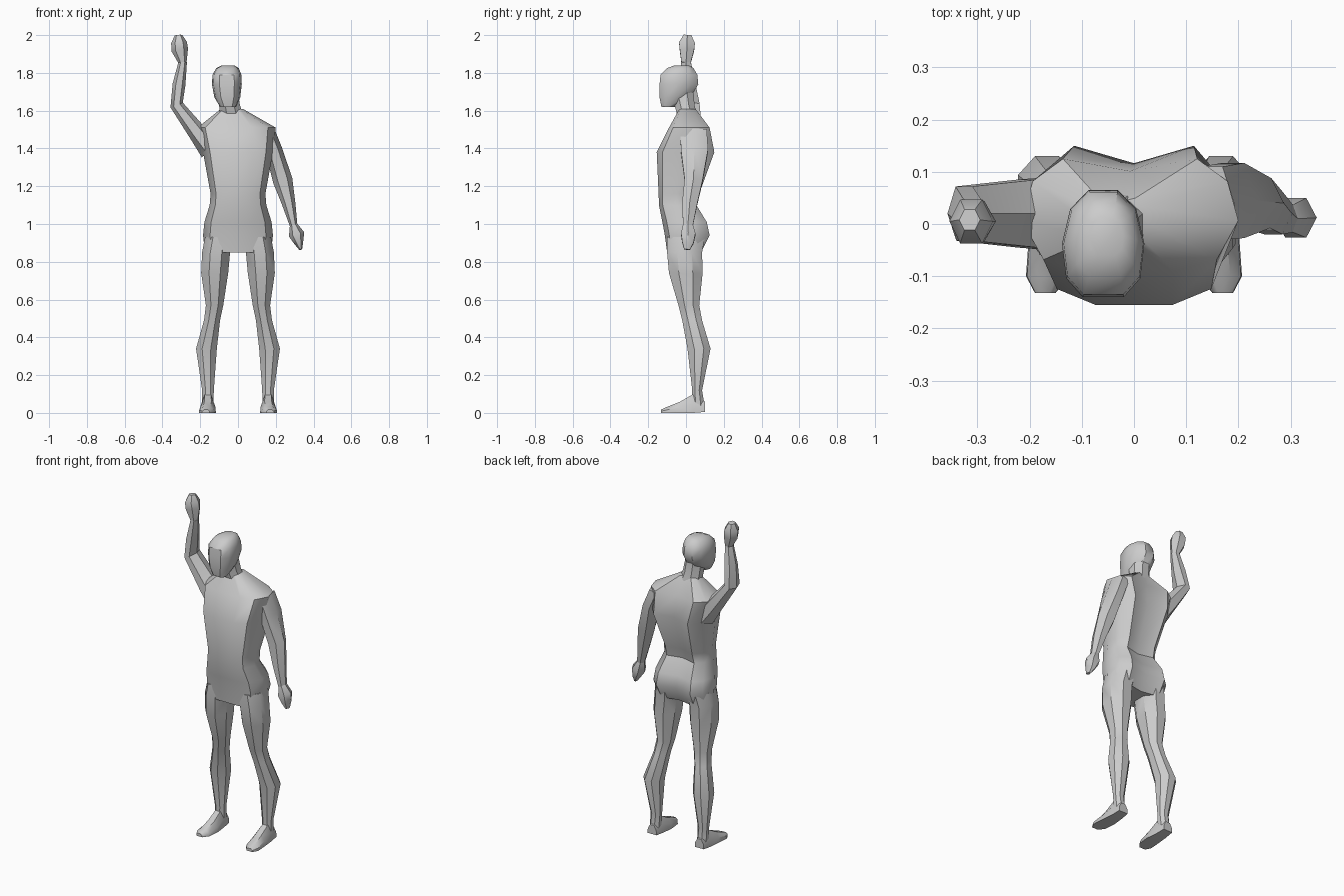
import bpy, bmesh
from math import cos, sin, pi, radians
from mathutils import Vector


def polygon(n, turn=0.0):
    """Unit cross-section with n sides, stretched to touch its bounds."""
    pts = [(cos(2 * pi * i / n + turn), sin(2 * pi * i / n + turn)) for i in range(n)]
    mu, mv = max(abs(p[0]) for p in pts), max(abs(p[1]) for p in pts)
    return [(u / mu, v / mv) for u, v in pts]


def skin(name, rings):
    """Bridge point rings into a closed, smooth-shaded solid."""
    bm = bmesh.new()
    loops = [[bm.verts.new(p) for p in ring] for ring in rings]
    n = len(loops[0])
    for a, b in zip(loops, loops[1:]):
        for i in range(n):
            j = (i + 1) % n
            bm.faces.new((a[i], a[j], b[j], b[i]))
    bm.faces.new(loops[0])
    bm.faces.new(loops[-1])
    bmesh.ops.recalc_face_normals(bm, faces=bm.faces)
    mesh = bpy.data.meshes.new(name)
    bm.to_mesh(mesh)
    bm.free()
    ob = bpy.data.objects.new(name, mesh)
    bpy.context.collection.objects.link(ob)
    bpy.ops.object.select_all(action='DESELECT')
    ob.select_set(True)
    bpy.context.view_layer.objects.active = ob
    bpy.ops.object.shade_smooth_by_angle(angle=radians(38))
    return ob


def box_ring(profile, u0, u1, v0, v1, place):
    """Fit a unit profile into a rectangle and place it in space."""
    cu, cv, ru, rv = (u0 + u1) / 2, (v0 + v1) / 2, (u1 - u0) / 2, (v1 - v0) / 2
    return [place(cu + u * ru, cv + v * rv) for u, v in profile]


def stack(name, profile, rows, side=1):
    """Loft upward; rows are z, x0, x1, y0, y1."""
    return skin(name, [box_ring(profile, *r[1:], lambda u, v, z=r[0]: (side * u, v, z))
                       for r in rows])


def limb(name, rows, n=6):
    """Tube along a path; rows are x, y, z, in-plane radius, depth radius."""
    pts = [Vector(r[:3]) for r in rows]
    rings = []
    for i, r in enumerate(rows):
        t = (pts[min(i + 1, len(pts) - 1)] - pts[max(i - 1, 0)]).normalized()
        a = t.cross(Vector((0, 1, 0))).normalized()
        b = a.cross(t)
        rings.append([pts[i] + a * u * r[3] + b * v * r[4] for u, v in polygon(n)])
    return skin(name, rings)


# Torso: flat chest, two back muscles with a groove between
torso_profile = [(0.4, -1), (0.8, -0.8), (1, -0.1), (0.9, 0.6), (0.62, 1), (0, 0.78),
                 (-0.62, 1), (-0.9, 0.6), (-1, -0.1), (-0.8, -0.8), (-0.4, -1)]
stack("torso", torso_profile, [
    (0.85, -0.175, 0.175, -0.10, 0.08),
    (0.94, -0.185, 0.185, -0.112, 0.125),
    (1.01, -0.178, 0.178, -0.125, 0.11),
    (1.10, -0.15, 0.15, -0.143, 0.055),
    (1.16, -0.145, 0.145, -0.145, 0.07),
    (1.38, -0.185, 0.185, -0.155, 0.15),
    (1.51, -0.215, 0.20, -0.09, 0.125),
    (1.61, -0.09, 0.025, -0.035, 0.05)])

# Neck
stack("neck", polygon(8, pi / 8), [
    (1.57, -0.095, 0.03, -0.045, 0.06),
    (1.63, -0.10, 0.01, -0.06, 0.045),
    (1.70, -0.105, 0.0, -0.08, 0.04)])

# Head: flat face, rounded skull
head_profile = [(0.5, -1), (0.9, -0.65), (1, 0.0), (0.8, 0.65), (0.35, 1),
                (-0.35, 1), (-0.8, 0.65), (-1, 0.0), (-0.9, -0.65), (-0.5, -1)]
stack("head", head_profile, [
    (1.62, -0.095, -0.01, -0.13, -0.06),
    (1.67, -0.125, 0.012, -0.14, 0.025),
    (1.74, -0.138, 0.02, -0.14, 0.065),
    (1.79, -0.135, 0.018, -0.135, 0.06),
    (1.825, -0.115, 0.004, -0.10, 0.04),
    (1.84, -0.085, -0.02, -0.06, 0.015)])

for side, label in ((-1, "right"), (1, "left")):
    # Leg
    stack(label + "_leg", polygon(8, pi / 8), [
        (0.93, 0.03, 0.175, -0.10, 0.10),
        (0.85, 0.042, 0.19, -0.10, 0.085),
        (0.74, 0.052, 0.195, -0.09, 0.088),
        (0.57, 0.078, 0.17, -0.04, 0.07),
        (0.49, 0.095, 0.18, -0.02, 0.085),
        (0.34, 0.112, 0.222, 0.008, 0.13),
        (0.12, 0.128, 0.19, 0.033, 0.085),
        (0.04, 0.13, 0.19, 0.03, 0.098)], side)
    # Foot, lofted from heel to toe
    foot = [(0.10, 0.13, 0.19, 0.005, 0.06),
            (0.04, 0.125, 0.195, 0.0, 0.10),
            (-0.03, 0.117, 0.202, 0.0, 0.06),
            (-0.10, 0.125, 0.207, 0.0, 0.032),
            (-0.132, 0.15, 0.19, 0.0, 0.018)]
    sole = [(1, -1), (0.95, 0), (0.45, 1), (-0.45, 1), (-0.95, 0), (-1, -1)]
    skin(label + "_foot", [box_ring(sole, *r[1:], lambda u, v, y=r[0]: (side * u, y, v))
                           for r in foot])

# Raised arm with closed hand
limb("raised_arm", [
    (-0.14, 0.02, 1.40, 0.07, 0.07),
    (-0.205, 0.02, 1.47, 0.05, 0.065),
    (-0.325, 0.02, 1.63, 0.035, 0.052),
    (-0.312, 0.01, 1.74, 0.034, 0.04),
    (-0.292, 0.0, 1.86, 0.022, 0.025)])
limb("raised_hand", [
    (-0.292, 0.0, 1.85, 0.02, 0.024),
    (-0.308, 0.005, 1.92, 0.044, 0.038),
    (-0.312, 0.005, 1.96, 0.042, 0.042),
    (-0.315, 0.008, 2.0, 0.02, 0.02)])

# Lowered arm and hand
limb("lowered_arm", [
    (0.15, 0.04, 1.49, 0.045, 0.07),
    (0.19, 0.045, 1.39, 0.045, 0.072),
    (0.237, 0.04, 1.23, 0.052, 0.048),
    (0.268, 0.02, 1.11, 0.036, 0.04),
    (0.295, 0.01, 0.99, 0.02, 0.026)])
limb("lowered_hand", [
    (0.293, 0.01, 1.0, 0.019, 0.025),
    (0.31, 0.012, 0.945, 0.042, 0.038),
    (0.322, 0.01, 0.90, 0.024, 0.03),
    (0.332, 0.005, 0.865, 0.008, 0.015)])
